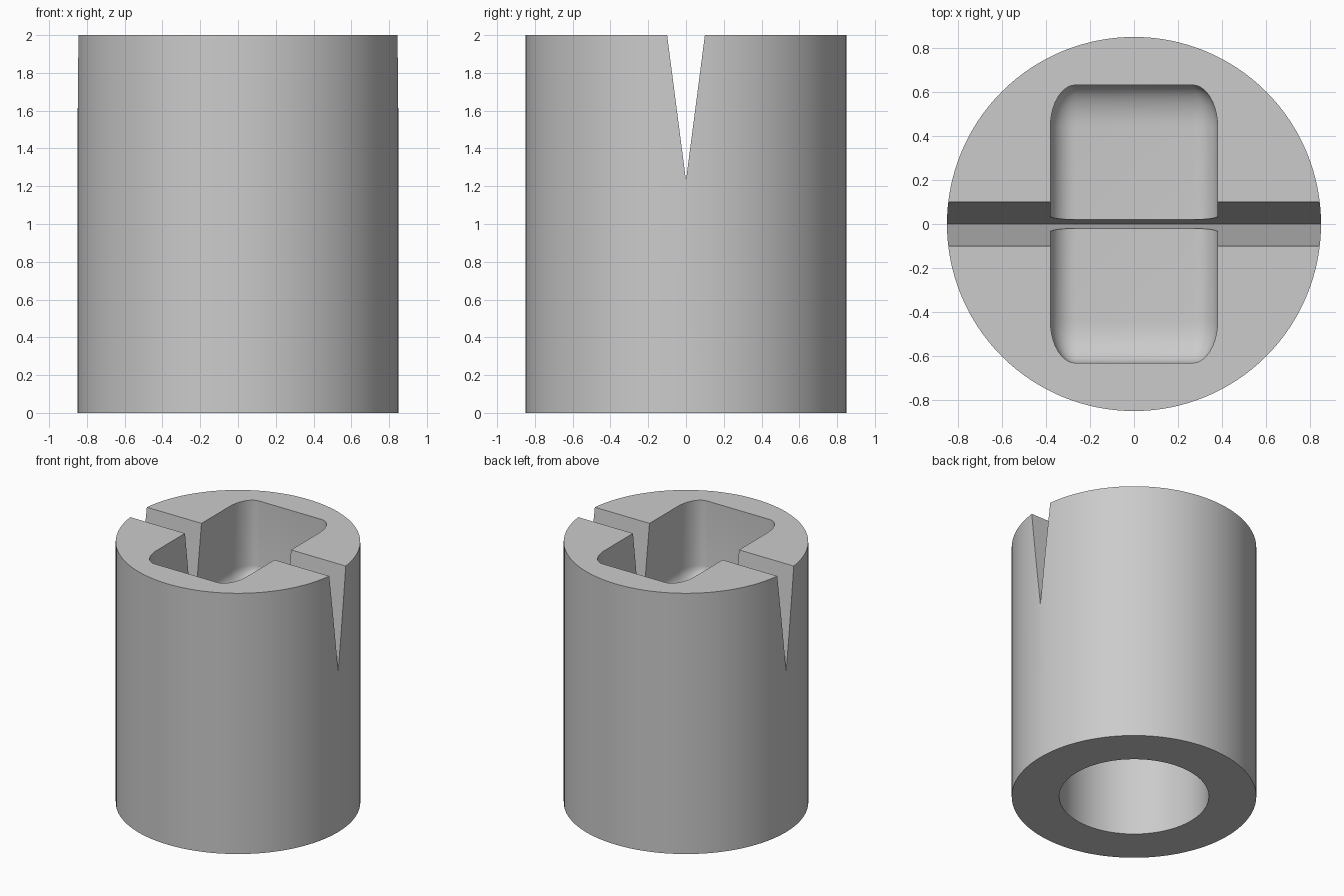
import bpy
import bmesh
import math
from mathutils import Matrix, Vector

HEIGHT = 2.0
RADIUS = 0.85
NOTCH_HALF, NOTCH_APEX = 0.1, 1.23
POCKET_FLOOR = 1.385
BORE_RADIUS, BORE_TOP = 0.52, 1.0

if "Cube" in bpy.data.objects:
    bpy.data.objects.remove(bpy.data.objects["Cube"], do_unlink=True)

grey = bpy.data.materials.new("plain grey")
grey.use_nodes = True
colour = (0.6, 0.6, 0.6, 1)
grey.diffuse_color = colour
grey.node_tree.nodes["Principled BSDF"].inputs["Base Color"].default_value = colour


def make_object(name, bm):
    bmesh.ops.recalc_face_normals(bm, faces=bm.faces)
    mesh = bpy.data.meshes.new(name)
    bm.to_mesh(mesh)
    bm.free()
    mesh.materials.append(grey)
    obj = bpy.data.objects.new(name, mesh)
    bpy.context.collection.objects.link(obj)
    return obj


def cylinder(name, radius, bottom, top):
    bm = bmesh.new()
    bmesh.ops.create_cone(bm, cap_ends=True, segments=128, radius1=radius,
                          radius2=radius, depth=top - bottom,
                          matrix=Matrix.Translation((0, 0, (bottom + top) / 2)))
    return make_object(name, bm)


def wedge(name):
    # V profile extended above the rim, extruded along x
    top = HEIGHT + 0.2
    half = NOTCH_HALF * (top - NOTCH_APEX) / (HEIGHT - NOTCH_APEX)
    bm = bmesh.new()
    profile = [(0, NOTCH_APEX), (half, top), (-half, top)]
    face = bm.faces.new([bm.verts.new((-1, y, z)) for y, z in profile])
    side = bmesh.ops.extrude_face_region(bm, geom=[face])
    verts = [v for v in side["geom"] if isinstance(v, bmesh.types.BMVert)]
    bmesh.ops.translate(bm, verts=verts, vec=Vector((2, 0, 0)))
    return make_object(name, bm)


def rounded_pocket(name):
    # Evenly rounded block, then stretched along y
    half, depth = 0.38, 1.2
    bm = bmesh.new()
    bmesh.ops.create_cube(bm, size=1)
    bmesh.ops.scale(bm, verts=bm.verts, vec=(2 * half, 2 * half, depth))
    bmesh.ops.bevel(bm, geom=bm.edges[:], offset=0.115, segments=10,
                    profile=0.5, affect='EDGES')
    bmesh.ops.scale(bm, verts=bm.verts, vec=(1, 0.632 / half, 1))
    bmesh.ops.translate(bm, verts=bm.verts, vec=(0, 0, POCKET_FLOOR + depth / 2))
    return make_object(name, bm)


# Body with the bore, pocket and notch cut out
body = cylinder("slotted_sleeve", RADIUS, 0, HEIGHT)
cutters = [cylinder("bore_cutter", BORE_RADIUS, -0.2, BORE_TOP),
           rounded_pocket("pocket_cutter"), wedge("notch_cutter")]

bpy.ops.object.select_all(action='DESELECT')
body.select_set(True)
bpy.context.view_layer.objects.active = body
for cutter in cutters:
    mod = body.modifiers.new(cutter.name, 'BOOLEAN')
    mod.operation = 'DIFFERENCE'
    mod.solver = 'EXACT'
    mod.object = cutter
    bpy.ops.object.modifier_apply(modifier=mod.name)
    bpy.data.objects.remove(cutter, do_unlink=True)

bpy.ops.object.shade_smooth_by_angle(angle=math.radians(30))
